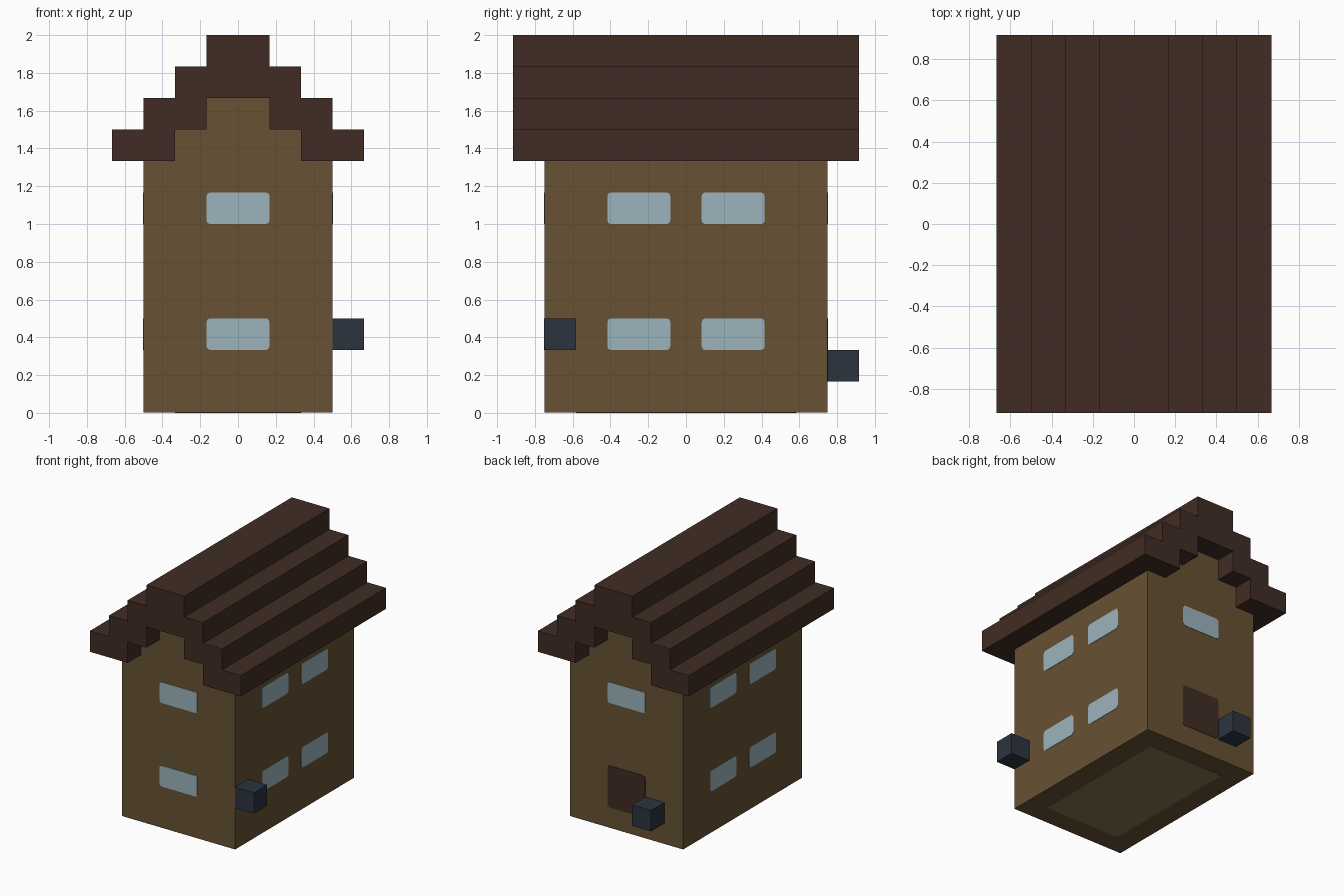
import bpy
import bmesh
from mathutils import Matrix, Vector

U = 1 / 6            # module: every part sits on this step
THIN = 0.003         # thickness of the painted panels

if "Cube" in bpy.data.objects:
    bpy.data.objects.remove(bpy.data.objects["Cube"], do_unlink=True)


def material(name, hex_colour):
    """Flat material from an sRGB hex colour."""
    channels = [int(hex_colour[i:i + 2], 16) / 255 for i in (0, 2, 4)]
    colour = [((c + 0.055) / 1.055) ** 2.4 for c in channels] + [1]
    mat = bpy.data.materials.new(name)
    mat.use_nodes = True
    mat.diffuse_color = colour
    bsdf = mat.node_tree.nodes["Principled BSDF"]
    bsdf.inputs["Base Color"].default_value = colour
    bsdf.inputs["Roughness"].default_value = 0.9
    return mat


wall_brown = material("wall brown", "675134")
roof_brown = material("dark roof brown", "402C23")
glass_blue = material("pale window blue", "9CB4BC")
slate_blue = material("dark slate blue", "2C3440")
base_tan = material("base tan", "89734C")


def add_object(name, bm, mat):
    bmesh.ops.recalc_face_normals(bm, faces=bm.faces)
    mesh = bpy.data.meshes.new(name)
    bm.to_mesh(mesh)
    bm.free()
    mesh.materials.append(mat)
    obj = bpy.data.objects.new(name, mesh)
    bpy.context.collection.objects.link(obj)
    return obj


def extrude_bm(bm, verts, offset):
    face = bm.faces.new(verts)
    result = bmesh.ops.extrude_face_region(bm, geom=[face])
    moved = [g for g in result["geom"] if isinstance(g, bmesh.types.BMVert)]
    bmesh.ops.translate(bm, verts=moved, vec=offset)


def prism(name, outline, half_depth, mat):
    """Extrude an x-z outline along y."""
    bm = bmesh.new()
    verts = [bm.verts.new((x, -half_depth, z)) for x, z in outline]
    extrude_bm(bm, verts, (0, 2 * half_depth, 0))
    return add_object(name, bm, mat)


def stairs(x, z, count):
    """Outline points climbing inward from (x, z) in module steps."""
    points = []
    for i in range(count):
        points += [(x - i * U, z + i * U), (x - i * U, z + (i + 1) * U)]
    return points


def mirrored(points):
    return [(-x, z) for x, z in reversed(points)]


def panel(name, centre, normal, up, width, height, mat):
    """Thin plate with slightly rounded corners, lying on a wall."""
    n, v = Vector(normal), Vector(up)
    u = v.cross(n)
    bm = bmesh.new()
    r = 0.018
    w, h = width / 2, height / 2
    outline = []
    for sx, sy in ((1, 1), (-1, 1), (-1, -1), (1, -1)):
        corner = [(sx * w, sy * (h - r)),
                  (sx * (w - r * 0.3), sy * (h - r * 0.3)),
                  (sx * (w - r), sy * h)]
        outline += corner if sx * sy > 0 else corner[::-1]
    extrude_bm(bm, [bm.verts.new((x, y, 0)) for x, y in outline], (0, 0, THIN))
    rotation = Matrix((u, v, n)).transposed().to_4x4()
    bm.transform(Matrix.Translation(centre) @ rotation)
    return add_object(name, bm, mat)


def block(name, x, y, z):
    bm = bmesh.new()
    bmesh.ops.create_cube(bm, size=U, matrix=Matrix.Translation((x, y, z)))
    return add_object(name, bm, slate_blue)


# Walls with stepped gables, and the stepped roof that caps them
half_wall = [(3 * U, THIN), (3 * U, 8 * U)] + stairs(2 * U, 8 * U, 2)
prism("walls", half_wall + mirrored(half_wall), 4.5 * U, wall_brown)

outer = stairs(4 * U, 8 * U, 4)
inner = stairs(2 * U, 8 * U, 2)
prism("roof", outer + mirrored(outer) + mirrored(inner)[::-1] + inner[::-1],
      5.5 * U, roof_brown)

# Windows on both long sides
UP = (0, 0, 1)
for side, sx in (("left", 1), ("right", -1)):
    for floor, z in (("lower", 2.5 * U), ("upper", 6.5 * U)):
        for end, sy in (("front", -1), ("back", 1)):
            panel(f"{side}_{floor}_{end}_window", (sx * 3 * U, sy * 1.5 * U, z),
                  (sx, 0, 0), UP, 2 * U, U, glass_blue)

# Gable windows and back door
FRONT, BACK = (0, -1, 0), (0, 1, 0)
panel("front_lower_window", (0, -4.5 * U, 2.5 * U), FRONT, UP, 2 * U, U, glass_blue)
panel("front_upper_window", (0, -4.5 * U, 6.5 * U), FRONT, UP, 2 * U, U, glass_blue)
panel("back_upper_window", (0, 4.5 * U, 6.5 * U), BACK, UP, 2 * U, U, glass_blue)
panel("back_door", (0, 4.5 * U, 2 * U), BACK, UP, 2 * U, 2 * U, roof_brown)

# Underside panel
panel("base_panel", (0, 0, THIN), (0, 0, -1), (0, 1, 0), 4 * U, 7 * U, base_tan)

# Wall lanterns
block("side_lantern", 3.5 * U, -4 * U, 2.5 * U)
block("door_lantern", -1.5 * U, 5 * U, 1.5 * U)
